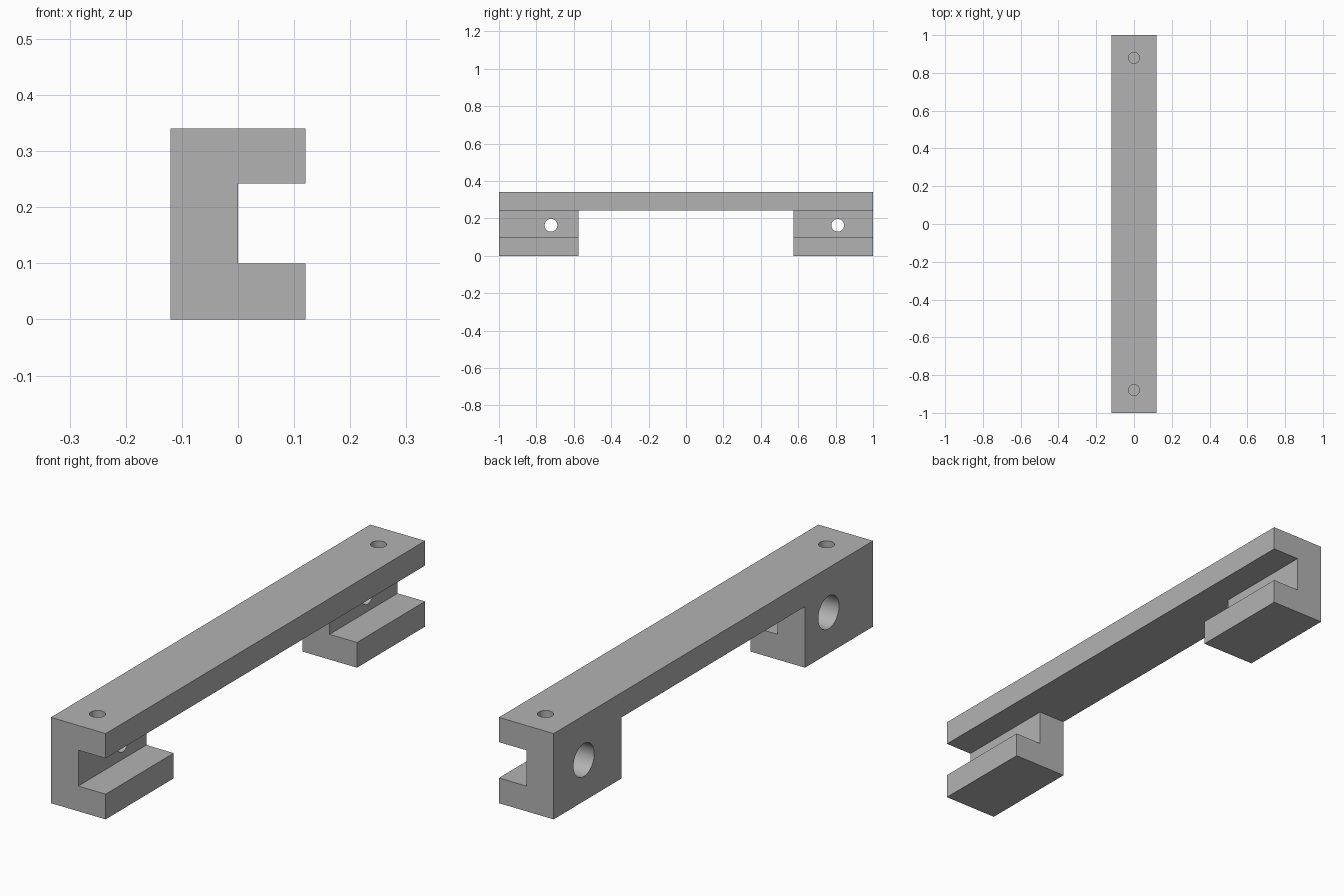
import bpy
import math

cube = bpy.data.objects.get("Cube")
if cube:
    bpy.data.objects.remove(cube, do_unlink=True)

HALF_W, HEIGHT = 0.12, 0.34
FOOT_IN = 0.574            # inner end of each foot along y
LIP, SLOT_TOP = 0.10, 0.242

grey = bpy.data.materials.new("plain_grey")
grey.use_nodes = True
grey.diffuse_color = (0.45, 0.45, 0.45, 1)
grey.node_tree.nodes["Principled BSDF"].inputs["Base Color"].default_value = grey.diffuse_color


def prism(name, profile, axis, start, end):
    """Extrude a 2D profile along x (profile in y, z) or y (profile in x, z)."""
    def place(p, t):
        return (t, p[0], p[1]) if axis == "x" else (p[0], t, p[1])
    n = len(profile)
    verts = [place(p, t) for t in (start, end) for p in profile]
    faces = [list(range(n)), list(range(2 * n - 1, n - 1, -1))]
    faces += [[i, i + n, (i + 1) % n + n, (i + 1) % n] for i in range(n)]
    mesh = bpy.data.meshes.new(name)
    mesh.from_pydata(verts, [], faces)
    mesh.materials.append(grey)
    obj = bpy.data.objects.new(name, mesh)
    bpy.context.collection.objects.link(obj)
    # Make every face point outward
    bpy.context.view_layer.objects.active = obj
    obj.select_set(True)
    bpy.ops.object.mode_set(mode="EDIT")
    bpy.ops.mesh.select_all(action="SELECT")
    bpy.ops.mesh.normals_make_consistent(inside=False)
    bpy.ops.object.mode_set(mode="OBJECT")
    return obj


def cut(target, cutter):
    mod = target.modifiers.new("cut", "BOOLEAN")
    mod.operation, mod.solver, mod.object = "DIFFERENCE", "EXACT", cutter
    bpy.context.view_layer.objects.active = target
    bpy.ops.object.modifier_apply(modifier=mod.name)
    bpy.data.objects.remove(cutter, do_unlink=True)


def drill(target, radius, start, end, axis):
    """Cut a round hole between two points lying on one axis."""
    middle = [(a + b) / 2 for a, b in zip(start, end)]
    turn = (0, math.pi / 2, 0) if axis == "x" else (0, 0, 0)
    bpy.ops.mesh.primitive_cylinder_add(vertices=48, radius=radius, depth=math.dist(start, end),
                                        location=middle, rotation=turn)
    bit = bpy.context.object
    bit.hide_render = True
    bit.data.materials.append(grey)
    cut(target, bit)


# Bar and both feet as one side profile
side = [(-1, 0), (-FOOT_IN, 0), (-FOOT_IN, SLOT_TOP), (FOOT_IN, SLOT_TOP),
        (FOOT_IN, 0), (1, 0), (1, HEIGHT), (-1, HEIGHT)]
bracket = prism("bracket", side, "x", -HALF_W, HALF_W)

# Open slot through each foot
for end in (-1, 1):
    slot = [(0, LIP), (HALF_W + 0.1, LIP), (HALF_W + 0.1, SLOT_TOP), (0, SLOT_TOP)]
    near, far = sorted((end * (FOOT_IN - 0.1), end * 1.1))
    cut(bracket, prism("slot_cutter", slot, "y", near, far))

# Screw holes with wide head recesses on the closed side
for y in (-0.722, 0.811):
    drill(bracket, 0.034, (-0.2, y, 0.163), (0.06, y, 0.163), "x")
    drill(bracket, 0.065, (-0.2, y, 0.163), (-0.03, y, 0.163), "x")

# Blind holes in the top
for y in (-0.88, 0.88):
    drill(bracket, 0.029, (0, y, HEIGHT - 0.06), (0, y, HEIGHT + 0.1), "z")

# Smooth hole walls, crisp edges
bpy.ops.object.select_all(action="DESELECT")
bracket.select_set(True)
bpy.context.view_layer.objects.active = bracket
bpy.ops.object.shade_smooth_by_angle(angle=math.radians(30))
